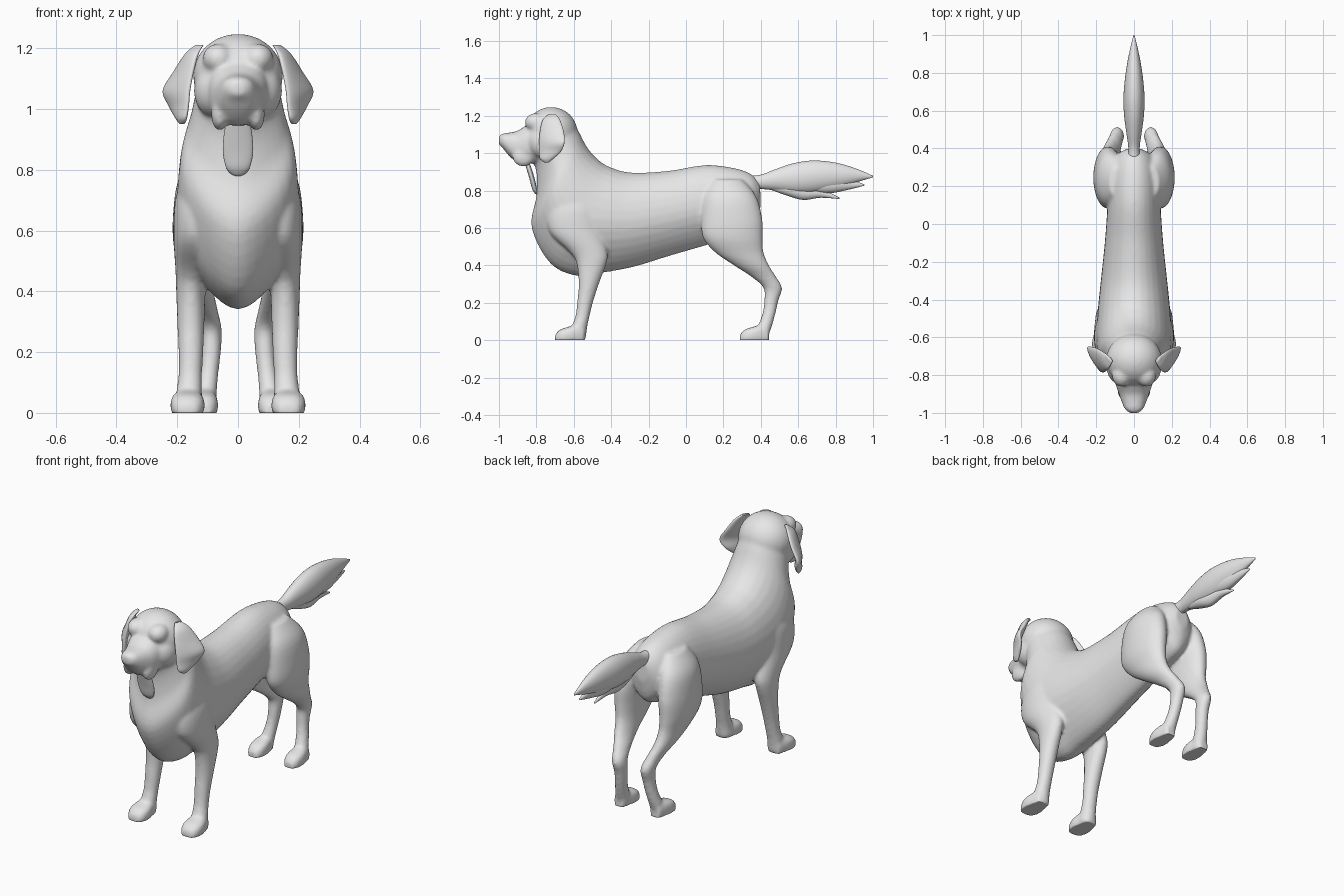
import bpy, bmesh, math
from mathutils import Vector as V

coat = bpy.data.materials.new("plain light grey")
coat.diffuse_color = (0.8, 0.8, 0.8, 1)


def loft(bm, rings, power=1.0, keel=0.0, seg=32, steps=5):
    """Smooth closed tube through rings of (centre, half-axis U, half-axis V)."""
    def at(i, t):
        p = [rings[max(0, min(len(rings) - 1, k))] for k in (i - 1, i, i + 1, i + 2)]
        out = []
        for a, b, c, d in zip(*p):
            out.append(0.5 * (2 * b + (c - a) * t + (2 * a - 5 * b + 4 * c - d) * t * t
                              + (3 * b - 3 * c + d - a) * t ** 3))
        return out
    samples = [at(i, k / steps) for i in range(len(rings) - 1) for k in range(steps)]
    samples.append(rings[-1])
    loops = []
    for c, u, v in samples:
        row = []
        for k in range(seg):
            a = 2 * math.pi * k / seg
            co, si = math.cos(a), math.sin(a)
            cx = math.copysign(abs(co) ** power, co)
            sx = math.copysign(abs(si) ** power, si)
            if si < 0:
                cx *= 1 - keel * si * si
            row.append(bm.verts.new(c + u * cx + v * sx))
        loops.append(row)
    faces = []
    for a, b in zip(loops, loops[1:]):
        for k in range(seg):
            n = (k + 1) % seg
            faces.append(bm.faces.new((a[k], a[n], b[n], b[k])))
    faces.append(bm.faces.new(loops[0][::-1]))
    faces.append(bm.faces.new(loops[-1]))
    bmesh.ops.recalc_face_normals(bm, faces=faces)


def side(rows, x=0.0):
    """Rings from the side outline: top y,z, bottom y,z, half width."""
    res = []
    for ty, tz, by, bz, w in rows:
        t, b = V((x, ty, tz)), V((x, by, bz))
        res.append(((t + b) / 2, V((w, 0, 0)), (t - b) / 2))
    return res


def level(rows, s=1):
    """Horizontal rings: x, y, z, x radius, y radius."""
    return [(V((s * x, y, z)), V((rx, 0, 0)), V((0, ry, 0))) for x, y, z, rx, ry in rows]


def ball(bm, c, r):
    vs = bmesh.ops.create_uvsphere(bm, u_segments=32, v_segments=16, radius=1)["verts"]
    for v in vs:
        v.co = V([v.co[i] * r[i] + c[i] for i in range(3)])


def finish(bm, name):
    me = bpy.data.meshes.new(name)
    bm.to_mesh(me)
    bm.free()
    ob = bpy.data.objects.new(name, me)
    bpy.context.collection.objects.link(ob)
    me.materials.append(coat)
    me.polygons.foreach_set("use_smooth", [True] * len(me.polygons))
    return ob


bm = bmesh.new()
# torso, neck and back of the head
loft(bm, side([
    (.395, .84, .40, .72, .04), (.345, .89, .365, .60, .10), (.25, .922, .25, .55, .13),
    (.1, .936, .1, .505, .14), (-.1, .905, -.1, .447, .155), (-.3, .897, -.28, .392, .175),
    (-.42, .932, -.45, .36, .19), (-.48, .975, -.58, .343, .197), (-.52, 1.02, -.725, .41, .2),
    (-.545, 1.06, -.825, .60, .188), (-.57, 1.11, -.80, .77, .16), (-.60, 1.16, -.80, .90, .142),
    (-.64, 1.205, -.83, .97, .13), (-.74, 1.24, -.85, 1.0, .11), (-.81, 1.2, -.85, 1.06, .07)]),
    keel=0.3)
# skull, muzzle and nose
ball(bm, (0, -.72, 1.11), (.148, .14, .137))
loft(bm, side([
    (-.78, 1.17, -.77, .95, .11), (-.85, 1.15, -.84, .945, .098), (-.90, 1.12, -.90, .95, .08),
    (-.945, 1.11, -.945, .985, .064), (-.98, 1.105, -.978, 1.025, .048),
    (-1.0, 1.09, -1.0, 1.045, .025)]), power=0.85)
ball(bm, (0, -.967, 1.07), (.043, .036, .036))
for s in (1, -1):
    # brow, cheek and hanging lip
    ball(bm, (s * .065, -.80, 1.165), (.052, .062, .05))
    ball(bm, (s * .075, -.76, 1.06), (.07, .085, .09))
    ball(bm, (s * .06, -.87, .982), (.028, .058, .054))
    # front leg from shoulder to ankle
    loft(bm, level([
        (.12, -.58, .80, .045, .07), (.135, -.60, .71, .07, .13), (.14, -.59, .58, .072, .14),
        (.15, -.52, .47, .056, .10), (.155, -.505, .41, .049, .08), (.155, -.52, .30, .045, .054),
        (.155, -.54, .20, .041, .042), (.157, -.553, .13, .039, .038),
        (.16, -.57, .07, .042, .042), (.16, -.58, .01, .045, .045)], s))
    # hind leg from hip to ankle
    loft(bm, level([
        (.09, .22, .86, .04, .08), (.12, .235, .77, .075, .14), (.135, .245, .65, .079, .163),
        (.14, .25, .55, .072, .16), (.135, .285, .47, .057, .13), (.125, .35, .40, .046, .094),
        (.105, .415, .34, .038, .067), (.09, .464, .28, .036, .05), (.088, .456, .21, .033, .038),
        (.095, .443, .14, .032, .035), (.105, .42, .07, .036, .038),
        (.11, .40, .01, .04, .035)], s))
    # paws
    for x, y, w in ((.166, -.70, .057), (.113, .288, .048)):
        loft(bm, side([
            (y, .03, y, -.02, w * .5), (y + .025, .056, y + .02, -.02, w * .85),
            (y + .065, .07, y + .065, -.02, w), (y + .11, .08, y + .11, -.02, w * .85),
            (y + .155, .07, y + .155, -.02, w * .6)], s * x), power=0.75)

# fuse everything into one skin
raw = finish(bm, "raw_parts")
rm = raw.modifiers.new("fuse", "REMESH")
rm.mode = "VOXEL"
rm.voxel_size = 0.009
sm = raw.modifiers.new("soften", "SMOOTH")
sm.factor = 0.5
sm.iterations = 8
dg = bpy.context.evaluated_depsgraph_get()
skin = bpy.data.meshes.new_from_object(raw.evaluated_get(dg))
bpy.data.objects.remove(raw)
bm = bmesh.new()
bm.from_mesh(skin)
for v in bm.verts:          # flat soles
    v.co.z = max(v.co.z, 0)
finish(bm, "body")

# ears: front edge x,y, back edge x,y, height, half thickness
EAR = [(.115, -.73, .14, -.70, 1.21, .008), (.135, -.765, .17, -.675, 1.18, .016),
       (.15, -.78, .21, -.655, 1.12, .019), (.16, -.785, .245, -.65, 1.06, .019),
       (.165, -.785, .225, -.668, 1.01, .017), (.172, -.78, .202, -.71, .97, .014),
       (.178, -.755, .19, -.735, .95, .006)]
for s, name in ((1, "left_ear"), (-1, "right_ear")):
    bm = bmesh.new()
    rings = []
    for fx, fy, kx, ky, z, t in EAR:
        f, k = V((s * fx, fy, z)), V((s * kx, ky, z))
        u = (k - f) / 2
        rings.append(((f + k) / 2, u, V((-u.y, u.x, 0)).normalized() * t))
    loft(bm, rings)
    finish(bm, name)

# tongue
bm = bmesh.new()
loft(bm, level([(0, -.86, .975, .035, .012), (0, -.84, .92, .046, .014),
                (0, -.822, .86, .05, .014), (0, -.81, .81, .04, .013),
                (0, -.80, .787, .024, .01), (0, -.797, .779, .006, .004)]))
finish(bm, "tongue")

# tail with two hanging tufts
bm = bmesh.new()
loft(bm, side([
    (.32, .878, .32, .80, .035), (.40, .885, .40, .808, .03), (.48, .915, .48, .80, .04),
    (.57, .945, .57, .785, .052), (.66, .96, .66, .785, .056), (.75, .957, .75, .80, .05),
    (.84, .94, .84, .82, .038), (.93, .91, .93, .85, .02), (1.0, .879, 1.0, .871, .003)]))
finish(bm, "tail")
bm = bmesh.new()
loft(bm, side([(.46, .83, .46, .802, .015), (.55, .84, .55, .77, .032),
               (.63, .83, .63, .75, .03), (.72, .81, .72, .762, .02),
               (.82, .763, .82, .755, .003)]))
loft(bm, side([(.6, .86, .6, .80, .03), (.75, .88, .75, .785, .036),
               (.86, .865, .86, .803, .022), (.955, .833, .955, .827, .003)]))
finish(bm, "tail_tufts")
